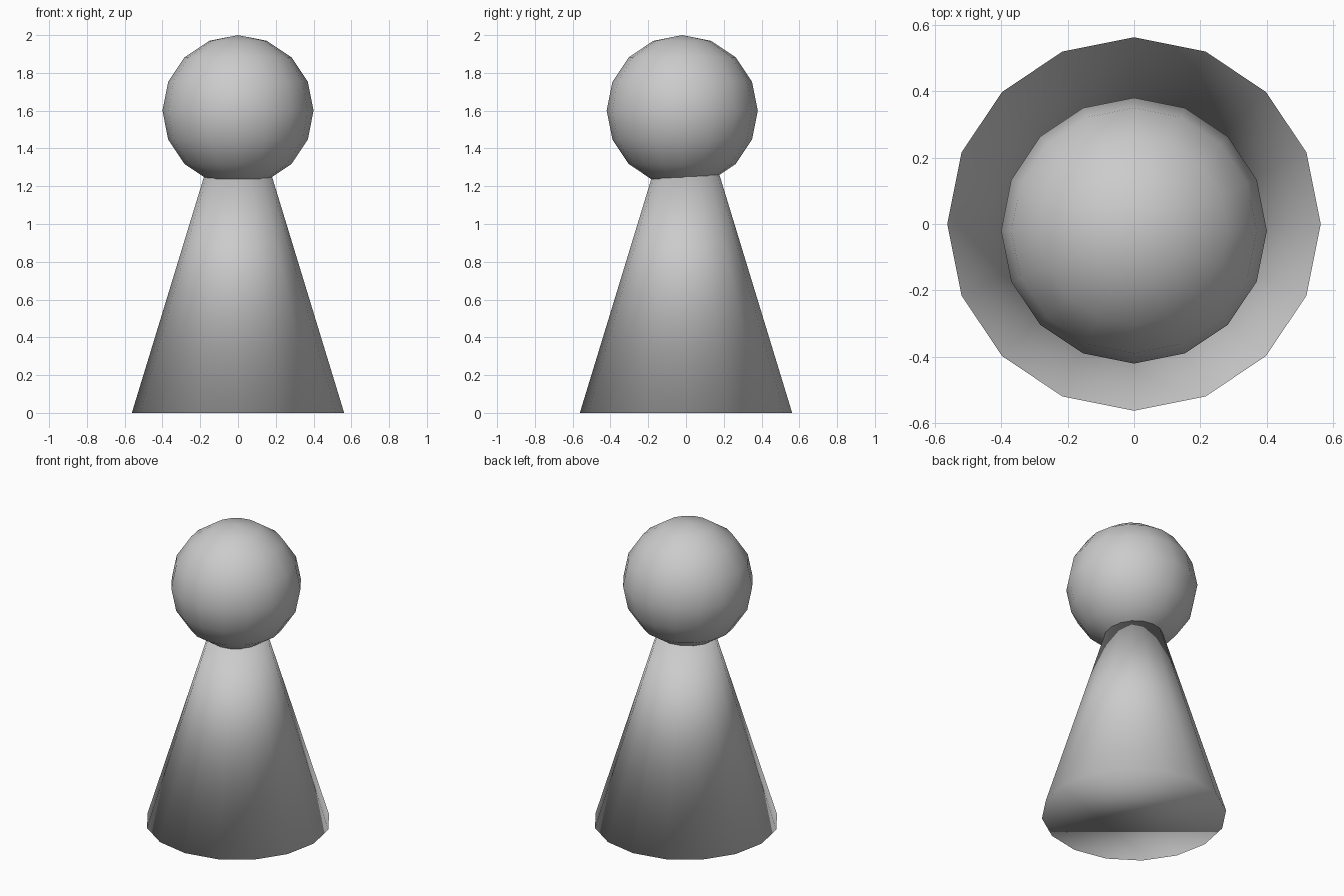
import bpy

if "Cube" in bpy.data.objects:
    bpy.data.objects.remove(bpy.data.objects["Cube"])

SIDES = 16


def finish(name):
    obj = bpy.context.object
    obj.name = name
    bpy.ops.object.shade_smooth()
    return obj


# Conical body, its tip buried inside the head
BODY_HEIGHT = 1.84
bpy.ops.mesh.primitive_cone_add(vertices=SIDES, radius1=0.562, radius2=0,
                                depth=BODY_HEIGHT, location=(0, 0, BODY_HEIGHT / 2))
finish("body")

# Round head, set slightly forward
bpy.ops.mesh.primitive_uv_sphere_add(segments=SIDES, ring_count=SIDES // 2,
                                     radius=0.4, location=(0, -0.02, 1.6))
finish("head")
